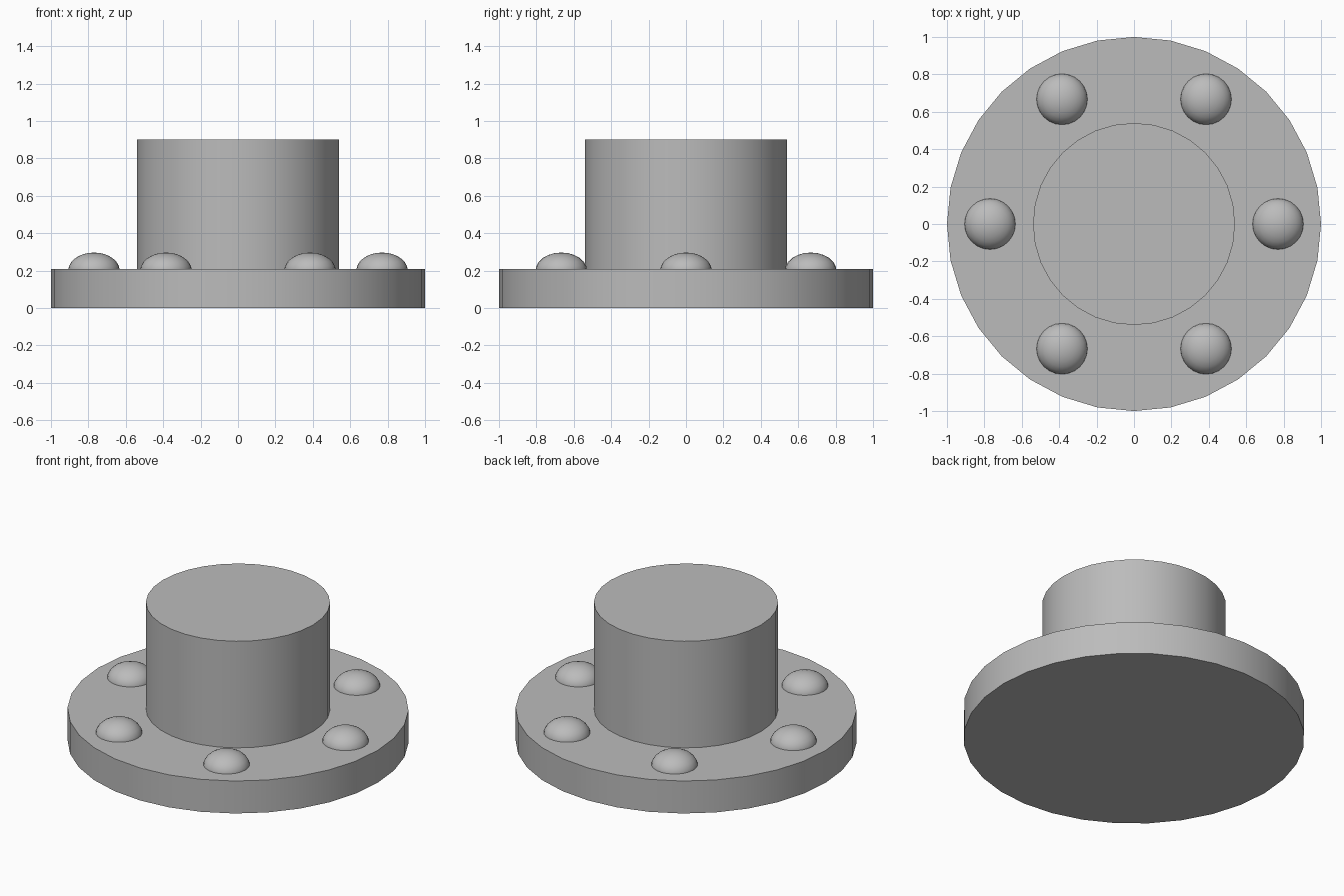
import bpy
import math

cube = bpy.data.objects.get("Cube")
if cube:
    bpy.data.objects.remove(cube, do_unlink=True)

# Single grey metal colour
metal = bpy.data.materials.new("grey_metal")
metal.use_nodes = True
grey = (0.5, 0.5, 0.5, 1)
metal.diffuse_color = grey
metal.node_tree.nodes["Principled BSDF"].inputs["Base Color"].default_value = grey


def finish(name, angle):
    obj = bpy.context.object
    obj.name = name
    obj.data.materials.append(metal)
    bpy.ops.object.shade_smooth_by_angle(angle=math.radians(angle))
    return obj


def cylinder(name, radius, bottom, top):
    bpy.ops.mesh.primitive_cylinder_add(
        vertices=32, radius=radius, depth=top - bottom,
        location=(0, 0, (bottom + top) / 2))
    return finish(name, 30)


# Flange disc and central hub
cylinder("flange", 1.0, 0, 0.21)
cylinder("hub", 0.54, 0.2, 0.9)

# Ring of six domed bolt heads
for i in range(6):
    a = i * math.tau / 6
    bpy.ops.mesh.primitive_uv_sphere_add(
        segments=24, ring_count=12, radius=1,
        location=(0.77 * math.cos(a), 0.77 * math.sin(a), 0.2))
    bolt = bpy.context.object
    bolt.scale = (0.138, 0.138, 0.097)
    bpy.ops.object.transform_apply(location=False, rotation=False, scale=True)
    finish(f"bolt_head_{i + 1}", 60)
